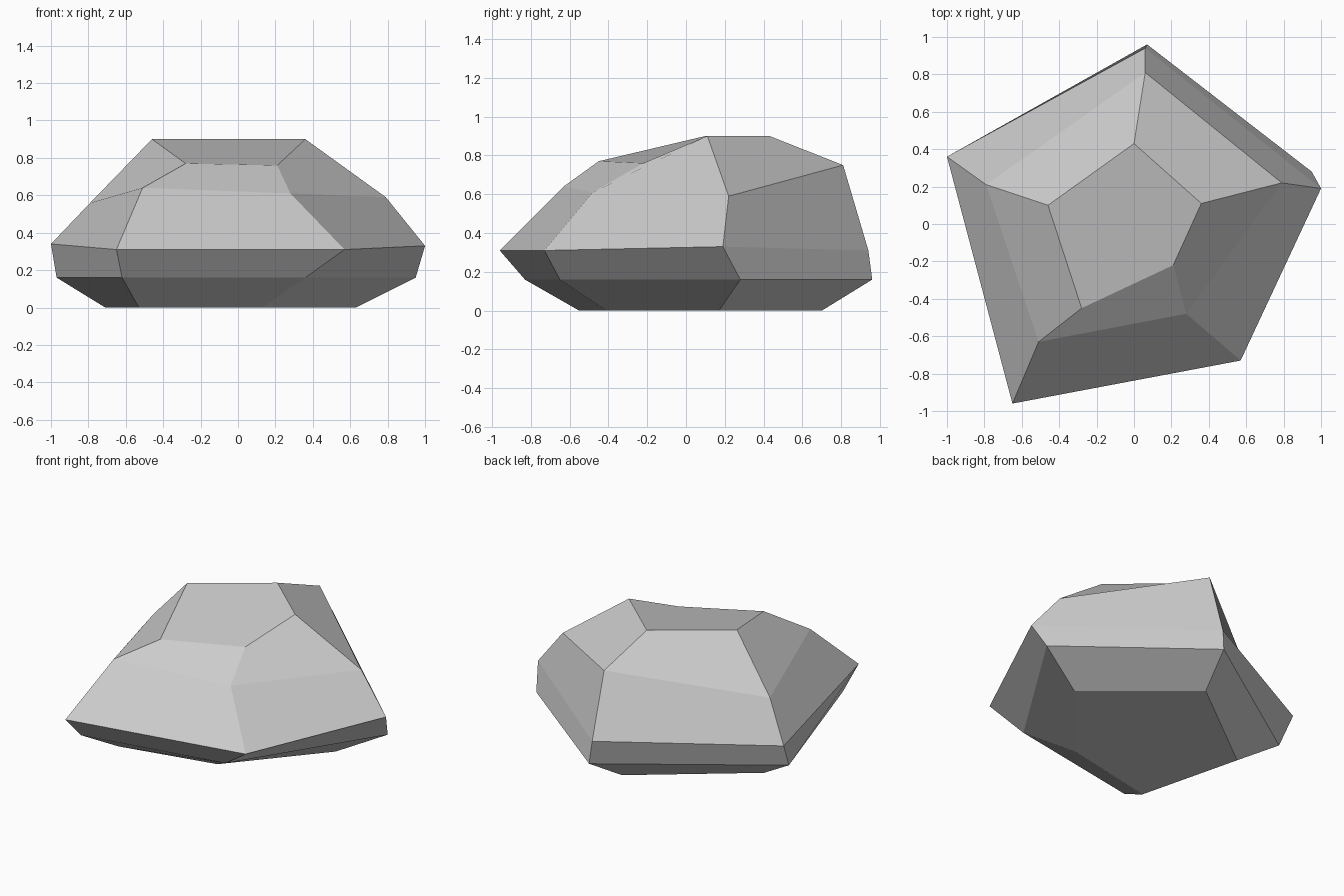
import bpy
import bmesh

# Remove the default cube if present
default_cube = bpy.data.objects.get("Cube")
if default_cube:
    bpy.data.objects.remove(default_cube, do_unlink=True)


def make_material(name, color):
    material = bpy.data.materials.new(name)
    material.use_nodes = True
    material.diffuse_color = color
    shader = material.node_tree.nodes["Principled BSDF"]
    shader.inputs["Base Color"].default_value = color
    shader.inputs["Roughness"].default_value = 0.9
    return material


def loft_rings(name, rings, material):
    """Bridge equal-sized counterclockwise rings with quads and cap both ends."""
    bm = bmesh.new()
    loops = [[bm.verts.new(point) for point in ring] for ring in rings]
    for lower, upper in zip(loops, loops[1:]):
        count = len(lower)
        for i in range(count):
            j = (i + 1) % count
            bm.faces.new((lower[i], lower[j], upper[j], upper[i]))
    bm.faces.new(list(reversed(loops[0])))
    bm.faces.new(loops[-1])
    for face in bm.faces:
        face.smooth = False
    mesh = bpy.data.meshes.new(name)
    bm.to_mesh(mesh)
    bm.free()
    mesh.materials.append(material)
    obj = bpy.data.objects.new(name, mesh)
    bpy.context.scene.collection.objects.link(obj)
    return obj


# Corner order in each ring: front left, front right, right, back, left
base = [(-.53, -.55, 0), (.13, -.41, 0), (.63, .17, 0),
        (0, .7, 0), (-.71, .16, 0)]
undercut = [(-.62, -.83, .16), (.36, -.65, .16), (.95, .28, .16),
            (.07, .96, .16), (-.97, .26, .16)]
widest = [(-.65, -.96, .31), (.57, -.73, .31), (1, .19, .33),
          (.06, .94, .31), (-1, .36, .34)]
shoulder = [(-.51, -.63, .64), (.28, -.48, .61), (.79, .22, .59),
            (.06, .81, .75), (-.79, .21, .56)]
crown = [(-.28, -.45, .77), (.21, -.22, .76), (.36, .11, .9),
         (0, .43, .9), (-.46, .1, .9)]

# Faceted boulder
stone_gray = make_material("stone gray", (.6, .6, .6, 1))
loft_rings("boulder", [base, undercut, widest, shoulder, crown], stone_gray)
